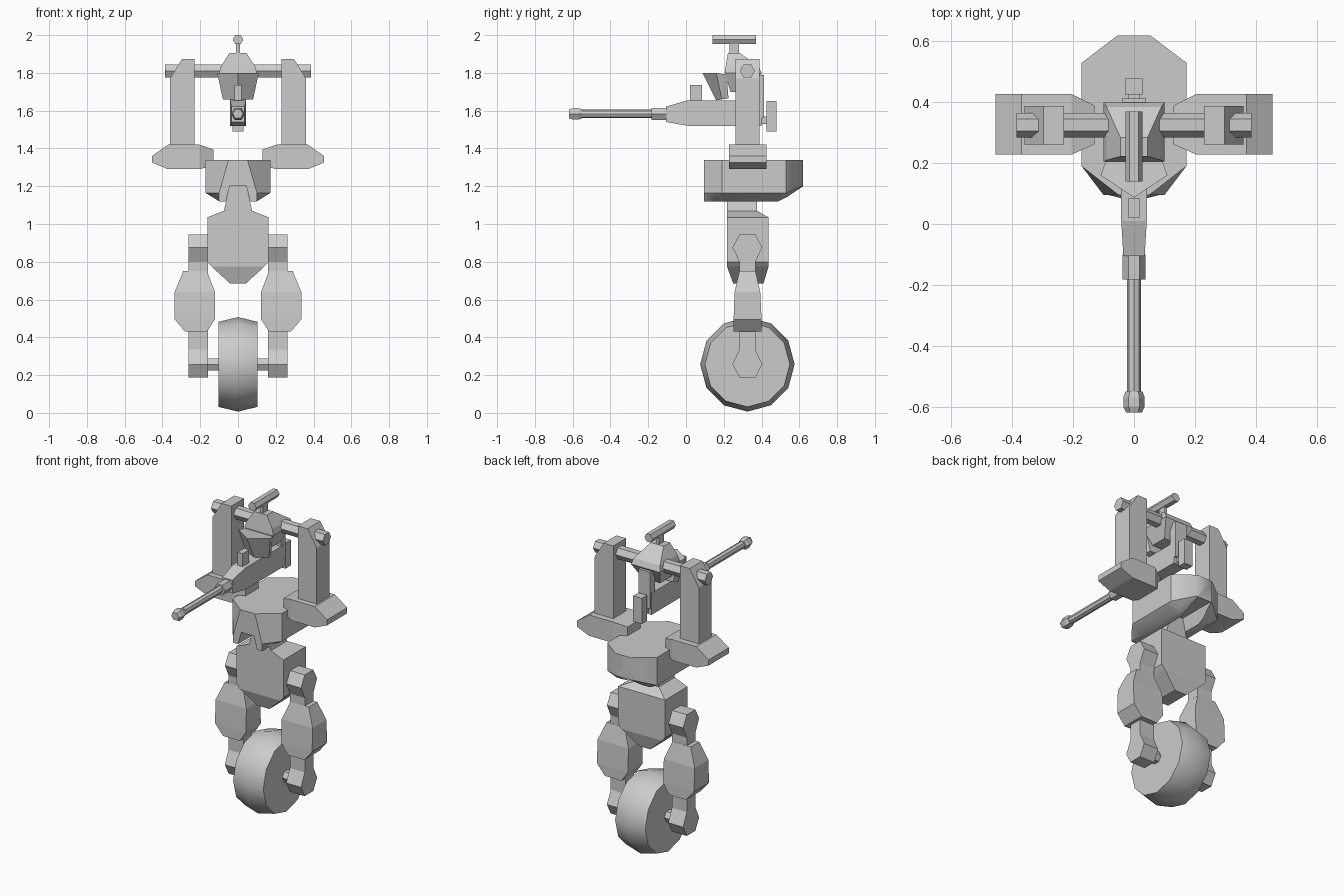
import bpy, bmesh, math

if "Cube" in bpy.data.objects:
    bpy.data.objects.remove(bpy.data.objects["Cube"])


def loft(name, rings, smooth=None):
    """Skin a row of equal-length vertex loops and cap both ends."""
    bm = bmesh.new()
    rows = [[bm.verts.new(p) for p in r] for r in rings]
    n = len(rows[0])
    for a, b in zip(rows, rows[1:]):
        for i in range(n):
            j = (i + 1) % n
            bm.faces.new((a[i], a[j], b[j], b[i]))
    bm.faces.new(rows[0])
    bm.faces.new(rows[-1])
    bmesh.ops.recalc_face_normals(bm, faces=bm.faces)
    me = bpy.data.meshes.new(name)
    bm.to_mesh(me)
    bm.free()
    ob = bpy.data.objects.new(name, me)
    bpy.context.collection.objects.link(ob)
    if smooth:
        bpy.ops.object.select_all(action='DESELECT')
        bpy.context.view_layer.objects.active = ob
        ob.select_set(True)
        bpy.ops.object.shade_smooth_by_angle(angle=math.radians(smooth))
    return ob


def mirror(ob):
    ob.modifiers.new("mirror", 'MIRROR')
    return ob


def rect_z(z, x0, x1, y0, y1):
    return [(x0, y0, z), (x1, y0, z), (x1, y1, z), (x0, y1, z)]


def rect_x(x, y0, y1, z0, z1):
    return [(x, y0, z0), (x, y1, z0), (x, y1, z1), (x, y0, z1)]


def rect_y(y, w, z0, z1):
    return [(-w, y, z0), (w, y, z0), (w, y, z1), (-w, y, z1)]


def box(name, x0, x1, y0, y1, z0, z1):
    return loft(name, [rect_z(z0, x0, x1, y0, y1), rect_z(z1, x0, x1, y0, y1)])


def rod(name, axis, stations, c, sides=6, smooth=None):
    """Turned part along x or y; stations are (position, radius)."""
    rings = []
    for t, r in stations:
        ring = []
        for i in range(sides):
            a = 2 * math.pi * i / sides
            u, v = c[0] + r * math.cos(a), c[1] + r * math.sin(a)
            ring.append((t, u, v) if axis == 'x' else (u, t, v))
        rings.append(ring)
    return loft(name, rings, smooth)


C = 0.325  # y of the main axis

# wheel and axle
rod("wheel", 'x', [(-.104, .225), (0, .25), (.104, .225)], (C, .257), 12, 35)
rod("axle", 'x', [(-.17, .037), (.17, .037)], (C, .257))

# leg struts: side profiles with hexagonal joints, extruded in x
lower = [(-.042, .45), (-.042, .336), (-.079, .257), (-.042, .188),
         (.042, .188), (.079, .257), (.042, .336), (.042, .45)]
upper = [(-.042, .74), (-.042, .80), (-.079, .876), (-.042, .944),
         (.042, .944), (.079, .876), (.042, .80), (.042, .74)]
for name, prof in (("lower_leg", lower), ("upper_leg", upper)):
    mirror(loft(name, [[(x, C + y, z) for y, z in prof] for x in (.16, .263)]))

# octagonal leg guards
mirror(loft("leg_guard", [
    rect_z(.43, .165, .28, .252, .40),
    rect_z(.495, .122, .335, .252, .40),
    rect_z(.64, .122, .335, .257, .393),
    rect_z(.75, .164, .29, .283, .368)]))

# pelvis with neck
loft("pelvis", [
    rect_z(.685, -.042, .042, .25, .41),
    rect_z(.775, -.14, .14, .217, .437),
    rect_z(.80, -.162, .162, .217, .437),
    rect_z(1.035, -.162, .162, .217, .437),
    rect_z(1.07, -.075, .075, .217, .376),
    rect_z(1.21, -.042, .042, .217, .376)])

# turret base with a notch underneath: (y, top half-width, half-profile below)
low = [(.172, 1.165), (.10, 1.12), (.065, 1.12)]
rings = []
for y, tw, pts in [(.095, .05, [(.10, 1.165), (.10, 1.12), (.065, 1.12)]),
                   (.19, .172, low), (.49, .172, low),
                   (.53, .172, [(.172, 1.165), (.11, 1.14), (.065, 1.14)]),
                   (.62, .054, [(.054, 1.203), (.051, 1.202), (.048, 1.201)])]:
    half = [(tw, 1.34)] + pts + [(.044, 1.2)]
    rings.append([(x, y, z) for x, z in half] + [(-x, y, z) for x, z in reversed(half)])
loft("turret_base", rings, 40)

# shoulder pods, pillars and crossbar
mirror(loft("shoulder_pod", [
    rect_x(.13, .262, .39, 1.31, 1.395),
    rect_x(.205, .228, .427, 1.29, 1.42),
    rect_x(.37, .228, .427, 1.29, 1.42),
    rect_x(.455, .228, .427, 1.325, 1.36)]))
pillar = [(.23, 1.41), (.36, 1.41), (.36, 1.77), (.297, 1.873), (.23, 1.873)]
mirror(loft("pillar", [[(x, y, z) for x, z in pillar] for y in (.262, .388)]))
rod("crossbar", 'x', [(-.386, .04), (.386, .04)], (C, 1.81))

# head, visor and its support
loft("head", [
    rect_z(1.70, -.06, .06, .235, .34),
    rect_z(1.80, -.10, .10, .205, .40),
    rect_z(1.835, -.09, .09, .21, .385),
    rect_z(1.905, -.045, .045, .222, .285)])
loft("visor", [
    [(0, .16, 1.655), (.08, .19, 1.66), (.07, .225, 1.665), (-.07, .225, 1.665), (-.08, .19, 1.66)],
    [(0, .087, 1.80), (.11, .16, 1.80), (.09, .215, 1.79), (-.09, .215, 1.79), (-.11, .16, 1.80)]])
box("head_support", -.04, .04, .365, .412, 1.56, 1.79)

# sensor bar on the head
box("sensor_post", -.01, .01, .23, .28, 1.89, 1.96)
rod("sensor_bar", 'y', [(.14, .028), (.37, .028)], (0, 1.977))

# gun
loft("gun_body", [
    rect_y(-.105, .035, 1.54, 1.622),
    rect_y(.01, .042, 1.52, 1.655),
    rect_y(.40, .042, 1.52, 1.655)])
rod("gun_collar", 'y', [(-.182, .037), (-.10, .037)], (0, 1.583))
rod("gun_barrel", 'y', [(-.58, .023), (-.18, .023)], (0, 1.583), 8)
rod("muzzle", 'y', [(-.62, .026), (-.60, .035), (-.57, .035), (-.55, .028)], (0, 1.583))
box("gun_sight", -.018, .018, .02, .085, 1.645, 1.735)
box("rear_mount", -.02, .02, .38, .44, 1.53, 1.57)
box("rear_handle", -.03, .03, .425, .478, 1.49, 1.65)
